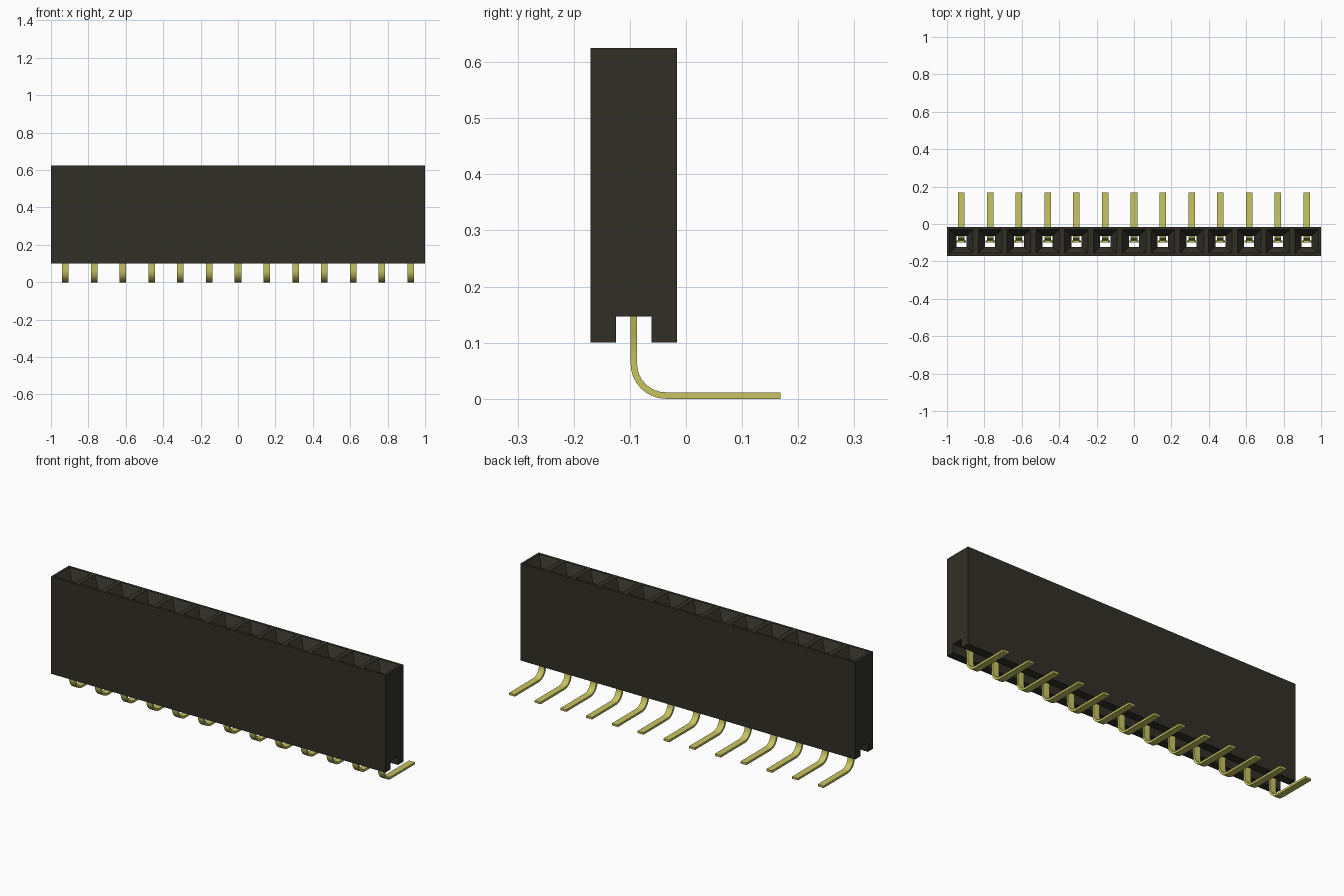
import bpy, bmesh, math
from mathutils import Vector

if "Cube" in bpy.data.objects:
    bpy.data.objects.remove(bpy.data.objects["Cube"])

COUNT = 13
PITCH = 2 / COUNT
MID = -0.093          # y of the socket row
TOP, BOTTOM, CEILING = 0.625, 0.10, 0.147
CENTRES = [(i - (COUNT - 1) / 2) * PITCH for i in range(COUNT)]


def material(name, rgb):
    m = bpy.data.materials.new(name)
    m.use_nodes = True
    m.diffuse_color = (*rgb, 1)
    m.node_tree.nodes["Principled BSDF"].inputs["Base Color"].default_value = (*rgb, 1)
    return m


black = material("black plastic", (0.03, 0.029, 0.02))
gold = material("gold metal", (0.57, 0.55, 0.12))


def make_object(name, bm, mat):
    bmesh.ops.recalc_face_normals(bm, faces=bm.faces)
    mesh = bpy.data.meshes.new(name)
    bm.to_mesh(mesh)
    bm.free()
    mesh.materials.append(mat)
    ob = bpy.data.objects.new(name, mesh)
    bpy.context.collection.objects.link(ob)
    return ob


def loft(bm, rings):
    """Closed solid through a list of rings of points."""
    loops = [[bm.verts.new(p) for p in ring] for ring in rings]
    for a, b in zip(loops, loops[1:]):
        for k in range(len(a)):
            n = (k + 1) % len(a)
            bm.faces.new((a[k], a[n], b[n], b[k]))
    bm.faces.new(loops[0])
    bm.faces.new(loops[-1])


def rectangle(x, z, hx, hy):
    return [(x + sx * hx, MID + sy * hy, z)
            for sx, sy in ((-1, -1), (1, -1), (1, 1), (-1, 1))]


def strip(bm, x, path, thick=0.0115):
    """Flat metal strip along (y, z, half width) stations."""
    rings = []
    for i, (y, z, h) in enumerate(path):
        a, b = path[max(i - 1, 0)], path[min(i + 1, len(path) - 1)]
        d = Vector((b[0] - a[0], b[1] - a[1])).normalized()
        ny, nz = -d.y * thick / 2, d.x * thick / 2
        rings.append([(x - h, y - ny, z - nz), (x + h, y - ny, z - nz),
                      (x + h, y + ny, z + nz), (x - h, y + ny, z + nz)])
    loft(bm, rings)


# Housing: channelled cross-section run along x
half, slot = PITCH / 2, 0.0315
section = [(-half, BOTTOM), (-slot, BOTTOM), (-slot, CEILING), (slot, CEILING),
           (slot, BOTTOM), (half, BOTTOM), (half, TOP), (-half, TOP)]
bm = bmesh.new()
loft(bm, [[(x, MID + y, z) for y, z in section] for x in (-1, 1)])
housing = make_object("housing", bm, black)

# Sockets: funnel mouth narrowing into a straight shaft
bm = bmesh.new()
for x in CENTRES:
    loft(bm, [rectangle(x, CEILING - 0.02, 0.027, 0.03),
              rectangle(x, TOP - 0.05, 0.027, 0.03),
              rectangle(x, TOP, 0.063, 0.063),
              rectangle(x, TOP + 0.02, 0.063, 0.063)])
cutter = make_object("socket_cutter", bm, black)
cutter.hide_render = True
cut = housing.modifiers.new("sockets", 'BOOLEAN')
cut.operation, cut.solver, cut.object = 'DIFFERENCE', 'EXACT', cutter
bpy.context.view_layer.objects.active = housing
housing.select_set(True)
bpy.ops.object.modifier_apply(modifier=cut.name)
bpy.data.objects.remove(cutter)
housing.select_set(False)

# Pins: foot, rounded bend, shoulder, then a pair of spring leaves
W, WIDE = 0.0175, 0.025
R, LOW = 0.057, 0.0058
pin_path = [(0.168, LOW, W)]
for k in range(9):
    t = math.pi / 2 * k / 8
    pin_path.append((MID + R - R * math.sin(t), LOW + R - R * math.cos(t), W))
pin_path += [(MID, 0.115, W), (MID, 0.13, WIDE), (MID, 0.24, WIDE),
             (MID, 0.26, W), (MID, 0.53, W)]
leaf_path = [(MID, 0.21, W), (MID + 0.023, 0.25, W), (MID + 0.023, 0.34, W),
             (MID + 0.013, 0.47, W), (MID + 0.022, 0.53, W)]

for i, x in enumerate(CENTRES):
    bm = bmesh.new()
    strip(bm, x, pin_path)
    strip(bm, x, leaf_path, 0.008)
    pin = make_object(f"pin_{i + 1}", bm, gold)
    pin.select_set(True)
    bpy.context.view_layer.objects.active = pin
    bpy.ops.object.shade_smooth_by_angle(angle=math.radians(30))
    pin.select_set(False)
